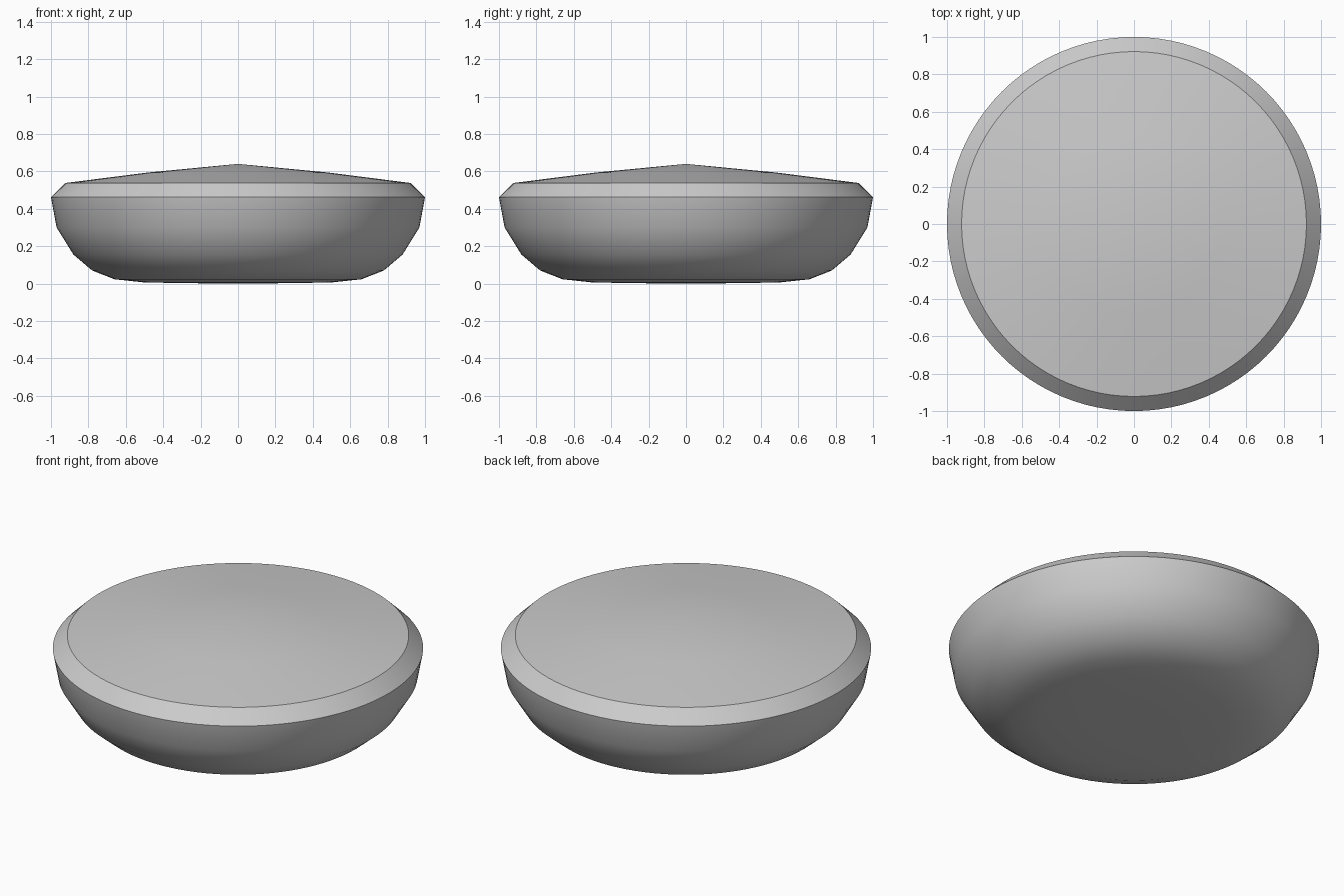
import bpy, bmesh, math

if "Cube" in bpy.data.objects:
    bpy.data.objects.remove(bpy.data.objects["Cube"])

SEGMENTS = 96

# Half profile (radius, height) from the bottom centre to the top centre
PROFILE = [
    (0.0, 0.0), (0.25, 0.002), (0.5, 0.006), (0.66, 0.023), (0.78, 0.07),
    (0.88, 0.155), (0.97, 0.30), (1.0, 0.462),   # rounded body
    (0.922, 0.538),                              # bevelled rim
    (0.48, 0.594), (0.0, 0.64),                  # shallow conical top
]


def lathe(name, profile, segments):
    bm = bmesh.new()
    verts = [bm.verts.new((r, 0, z)) for r, z in profile]
    edges = [bm.edges.new(pair) for pair in zip(verts, verts[1:])]
    bmesh.ops.spin(bm, geom=verts + edges, cent=(0, 0, 0), axis=(0, 0, 1),
                   angle=math.tau, steps=segments, use_duplicate=False)
    bmesh.ops.remove_doubles(bm, verts=bm.verts, dist=1e-5)
    bmesh.ops.recalc_face_normals(bm, faces=bm.faces)
    mesh = bpy.data.meshes.new(name)
    bm.to_mesh(mesh)
    bm.free()
    obj = bpy.data.objects.new(name, mesh)
    bpy.context.collection.objects.link(obj)
    bpy.ops.object.select_all(action='DESELECT')
    bpy.context.view_layer.objects.active = obj
    obj.select_set(True)
    bpy.ops.object.shade_smooth_by_angle(angle=math.radians(30))
    return obj


# Round cushion-shaped body with bevelled rim
lathe("round_body", PROFILE, SEGMENTS)
